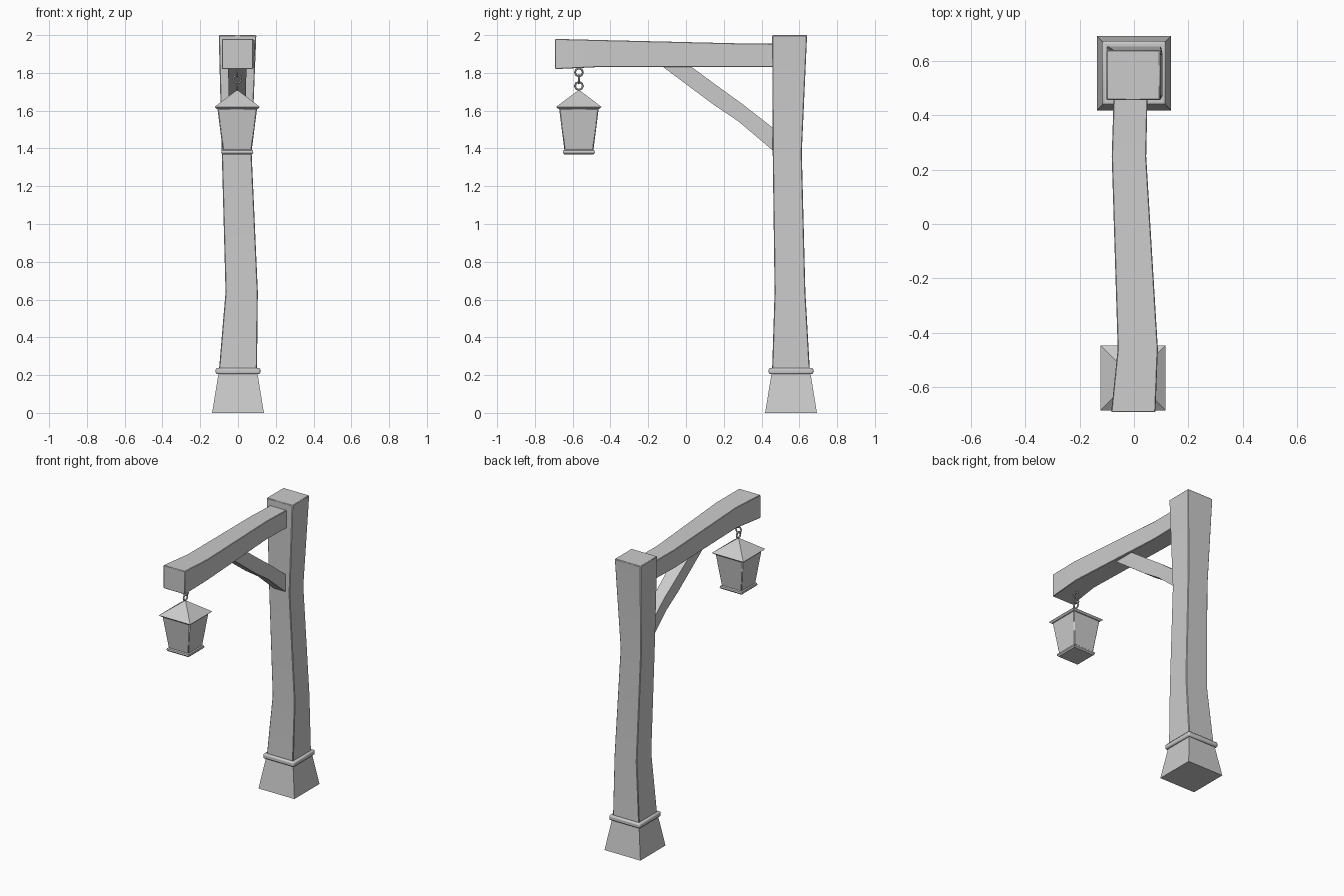
import bpy, bmesh, math
from mathutils import Matrix

if "Cube" in bpy.data.objects:
    bpy.data.objects.remove(bpy.data.objects["Cube"])


def finish(name, bm, bevel=0.0, segments=1):
    bmesh.ops.recalc_face_normals(bm, faces=bm.faces)
    me = bpy.data.meshes.new(name)
    bm.to_mesh(me)
    bm.free()
    ob = bpy.data.objects.new(name, me)
    bpy.context.collection.objects.link(ob)
    if bevel:
        m = ob.modifiers.new("bevel", 'BEVEL')
        m.width = bevel
        m.segments = segments
        m.limit_method = 'ANGLE'
        m.angle_limit = math.radians(40)
    bpy.context.view_layer.objects.active = ob
    ob.select_set(True)
    bpy.ops.object.shade_smooth_by_angle(angle=math.radians(30))
    ob.select_set(False)
    return ob


def loft(name, rings, bevel=0.0, segments=1):
    """Skin a row of equal-length point rings and cap both ends."""
    bm = bmesh.new()
    vs = [[bm.verts.new(p) for p in r] for r in rings]
    n = len(vs[0])
    for a, b in zip(vs, vs[1:]):
        for i in range(n):
            j = (i + 1) % n
            bm.faces.new((a[i], a[j], b[j], b[i]))
    bm.faces.new(vs[0])
    bm.faces.new(vs[-1])
    return finish(name, bm, bevel, segments)


def level(z, x0, x1, y0, y1):
    return [(x0, y0, z), (x1, y0, z), (x1, y1, z), (x0, y1, z)]


def square(z, h, cx, cy):
    return level(z, cx - h, cx + h, cy - h, cy + h)


PY = 0.556             # post centre
LX, LY = -0.004, -0.567  # lantern centre

# Post foot and collar
loft("post_foot", [square(0, 0.137, 0, PY), square(0.21, 0.103, 0, PY)])
loft("post_collar", [square(0.205, 0.118, 0, PY), square(0.238, 0.118, 0, PY)], 0.009, 2)

# Crooked wooden post
loft("post", [level(0.2, -0.103, 0.1, 0.455, 0.657),
              level(0.64, -0.066, 0.105, 0.469, 0.632),
              level(1.38, -0.086, 0.072, 0.459, 0.613),
              level(2.0, -0.102, 0.097, 0.456, 0.641)], 0.004)

# Crooked arm: (y, x0, x1, z0, z1)
arm = [(-0.693, -0.084, 0.079, 1.82, 1.98),
       (-0.46, -0.06, 0.088, 1.831, 1.974),
       (0.25, -0.082, 0.045, 1.831, 1.957),
       (0.56, -0.072, 0.052, 1.831, 1.953)]
loft("arm", [[(x0, y, z0), (x1, y, z0), (x1, y, z1), (x0, y, z1)]
             for y, x0, x1, z0, z1 in arm], 0.003)

# Diagonal brace: lower edge (y, z), upper edge (y, z), half width
brace = [(-0.17, 1.868, -0.02, 1.868, 0.05),
         (0.148, 1.63, 0.178, 1.722, 0.044),
         (0.278, 1.543, 0.295, 1.638, 0.04),
         (0.5, 1.355, 0.5, 1.478, 0.045)]
loft("brace", [[(-w - 0.004, ya, za), (w - 0.004, ya, za), (w - 0.004, yb, zb), (-w - 0.004, yb, zb)]
               for ya, za, yb, zb, w in brace])

# Chain links, alternately turned
for i, z in enumerate((1.803, 1.767, 1.731)):
    bm = bmesh.new()
    R, r, n, m = 0.021, 0.0055, 8, 6
    grid = []
    for a in range(n):
        t = 2 * math.pi * a / n
        grid.append([bm.verts.new(((R + r * math.cos(2 * math.pi * b / m)) * math.cos(t),
                                   r * math.sin(2 * math.pi * b / m),
                                   (R + r * math.cos(2 * math.pi * b / m)) * math.sin(t)))
                     for b in range(m)])
    for a in range(n):
        for b in range(m):
            c, d = (a + 1) % n, (b + 1) % m
            bm.faces.new((grid[a][b], grid[c][b], grid[c][d], grid[a][d]))
    turn = Matrix.Rotation(math.pi / 2 if i % 2 == 0 else 0, 4, 'Z')
    bm.transform(Matrix.Translation((LX, LY, z)) @ turn)
    finish(f"chain_link_{i + 1}", bm)

# Lantern: roof, tapered body, bottom plate
loft("lantern_roof", [square(1.609, 0.108, LX, LY), square(1.62, 0.12, LX, LY),
                      square(1.706, 0.006, LX, LY)])
loft("lantern_body", [square(1.385, 0.076, LX, LY), square(1.612, 0.105, LX, LY)], 0.005)
loft("lantern_base", [square(1.368, 0.077, LX, LY), square(1.377, 0.085, LX, LY),
                      square(1.388, 0.083, LX, LY), square(1.394, 0.076, LX, LY)])
